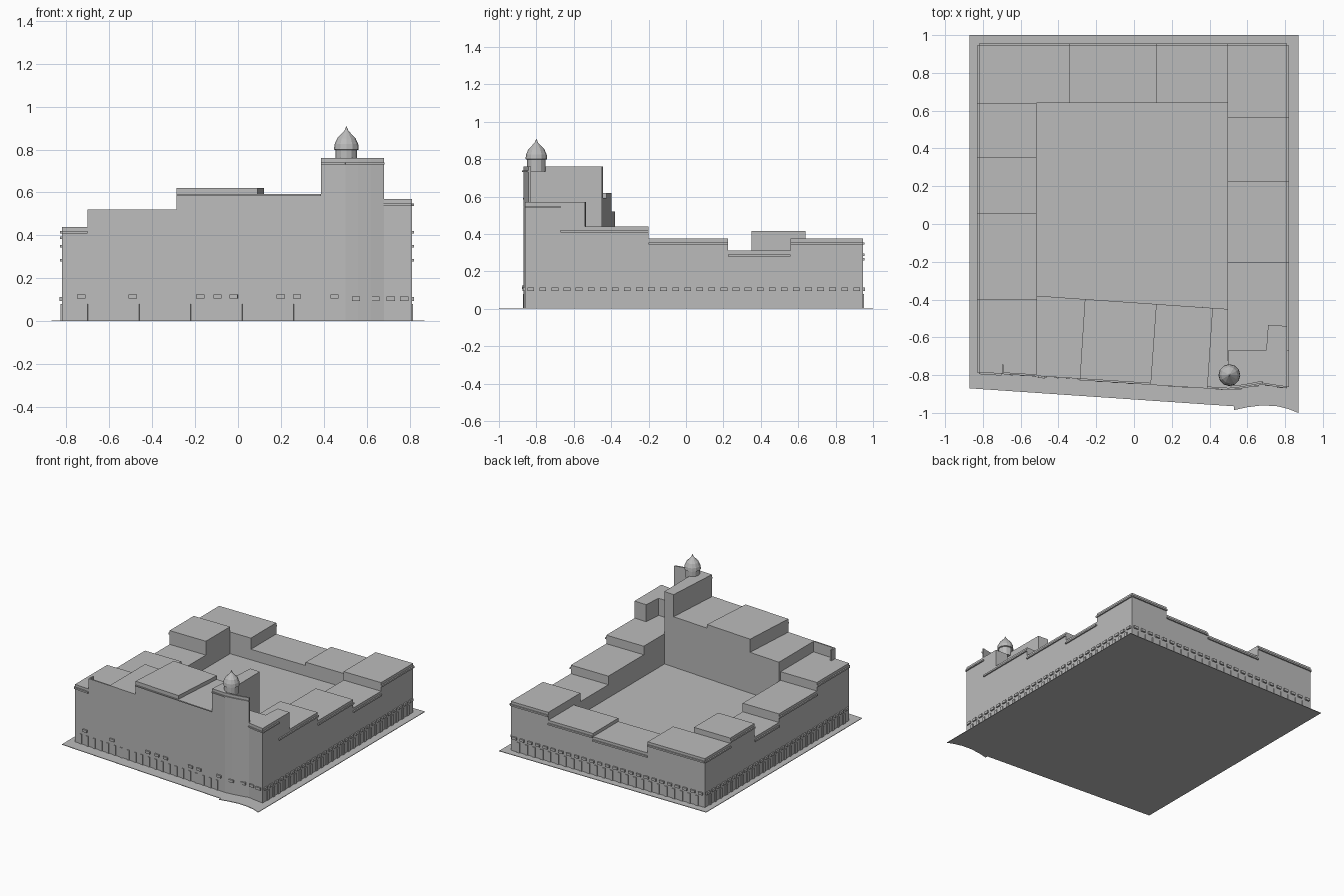
import bpy, bmesh, math
from mathutils import Vector

if "Cube" in bpy.data.objects:
    bpy.data.objects.remove(bpy.data.objects["Cube"])

stone = bpy.data.materials.new("grey stone")
stone.diffuse_color = (0.5, 0.5, 0.5, 1)
stone.use_nodes = True
stone.node_tree.nodes["Principled BSDF"].inputs["Base Color"].default_value = stone.diffuse_color


def finish(name, bm):
    bmesh.ops.recalc_face_normals(bm, faces=bm.faces)
    me = bpy.data.meshes.new(name)
    bm.to_mesh(me)
    bm.free()
    me.materials.append(stone)
    ob = bpy.data.objects.new(name, me)
    bpy.context.collection.objects.link(ob)
    return ob


def add_prism(bm, pts, z0, z1):
    low = [bm.verts.new((x, y, z0)) for x, y in pts]
    top = [bm.verts.new((x, y, z1)) for x, y in pts]
    bm.faces.new(low[::-1])
    bm.faces.new(top)
    n = len(pts)
    for i in range(n):
        j = (i + 1) % n
        bm.faces.new((low[i], low[j], top[j], top[i]))


def prism(name, pts, z0, z1):
    bm = bmesh.new()
    add_prism(bm, pts, z0, z1)
    return finish(name, bm)


def rect(x0, x1, y0, y1):
    return [(x0, y0), (x1, y0), (x1, y1), (x0, y1)]


def strip(a, b, out, inn=0.005):
    """Thin rectangle along a wall a-b, standing out to the right of its direction."""
    a, b = Vector(a), Vector(b)
    d = (b - a).normalized()
    n = Vector((d.y, -d.x))
    return [tuple(p) for p in (a + n * out, b + n * out, b - n * inn, a - n * inn)]


def front(x):    # slanted street line of the front facade
    return -0.785 - 0.085 * (x + 0.82) / 1.32


def court(x):    # slanted courtyard line of the front wing
    return -0.38 - 0.07 * (x + 0.515) / 1.01


# Pavement with a curved front right corner
curve = [(0.53, -0.965), (0.53, -0.985), (0.60, -0.97), (0.68, -0.96),
         (0.76, -0.965), (0.82, -0.98), (0.87, -1.0)]
prism("pavement", [(-0.87, 1), (-0.87, -0.87)] + curve + [(0.87, 1)], 0, 0.004)
prism("courtyard_roof", [(-0.515, court(-0.515)), (0.495, court(0.495)),
                         (0.495, 0.64), (-0.515, 0.64)], 0, 0.21)

XL, XR, YB = -0.82, 0.81, 0.945
# Right wing blocks
for i, (y0, y1, h) in enumerate([(-0.67, -0.2, 0.44), (-0.2, 0.225, 0.375),
                                 (0.225, 0.56, 0.31), (0.56, YB, 0.375)]):
    prism(f"right_wing_{i}", rect(0.495, XR, y0, y1), 0, h)
    prism(f"right_cornice_{i}", strip((XR, y0), (XR, y1), 0.01), h - 0.032, h - 0.02)

# Left wing blocks
for i, (y0, y1, h) in enumerate([(-0.4, 0.055, 0.375), (0.055, 0.35, 0.31), (0.35, 0.64, 0.415)]):
    prism(f"left_wing_{i}", rect(XL, -0.515, y0, y1), 0, h)
    prism(f"left_cornice_{i}", strip((XL, y1), (XL, y0), 0.01), h - 0.032, h - 0.02)

# Back wing blocks
for i, (x0, x1, h) in enumerate([(XL, -0.34, 0.375), (-0.34, 0.12, 0.29), (0.12, 0.495, 0.315)]):
    prism(f"back_wing_{i}", rect(x0, x1, 0.64, YB), 0, h)
    prism(f"back_cornice_{i}", strip((x1, YB), (x0, YB), 0.01), h - 0.032, h - 0.02)
prism("back_corner_cornice", strip((XR, YB), (0.495, YB), 0.01), 0.343, 0.355)
prism("left_corner_cornice", strip((XL, YB), (XL, 0.64), 0.01), 0.343, 0.355)

# Front wing blocks, with side walls square to the slanted street
prism("front_left_corner", [(XL, front(XL)), (-0.515, front(-0.515)), (-0.515, -0.4), (XL, -0.4)], 0, 0.44)
prism("front_left_cornice", strip((XL, -0.4), (XL, front(XL)), 0.01), 0.408, 0.42)
prism("front_left_band", strip((XL, front(XL)), (-0.7, front(-0.7)), 0.01), 0.408, 0.42)
for i, (a, b, c, d, h) in enumerate([(-0.515, -0.287, -0.515, -0.26, 0.52), (-0.287, 0.09, -0.26, 0.12, 0.62),
                                     (0.09, 0.387, 0.12, 0.415, 0.592), (0.387, 0.5, 0.415, 0.497, 0.76)]):
    prism(f"front_wing_{i}" if i < 3 else "tower",
          [(a, front(a)), (b, front(b)), (d, court(d)), (c, court(c))], 0, h)
prism("front_parapet", strip((-0.7, front(-0.7)), (-0.515, front(-0.515)), 0.002, 0.008), 0.4, 0.52)
prism("parapet_return", rect(-0.7, -0.69, front(-0.7), -0.745), 0.4, 0.52)
prism("front_band", strip((-0.287, front(-0.287)), (0.387, front(0.387)), 0.008), 0.584, 0.592)

# Right front corner with a gently hollow street face
hollow = [(0.5, -0.87), (0.56, -0.864), (0.62, -0.854), (0.68, -0.842)]
turn = [(0.74, -0.852), (XR, -0.862)]
prism("front_right_corner", hollow + turn + [(XR, -0.54), (0.71, -0.535), (0.7, -0.67), (0.5, -0.67)], 0, 0.57)
prism("tower_screen", hollow + [(x, y + 0.012) for x, y in hollow[::-1]], 0.4, 0.76)
for a, b in zip([(0.387, front(0.387))] + hollow, hollow):
    prism("tower_cornice", strip(a, b, 0.008), 0.73, 0.739)
for a, b in zip([hollow[-1]] + turn, turn):
    prism("corner_cornice", strip(a, b, 0.008), 0.538, 0.548)
prism("corner_side_cornice", strip((XR, -0.862), (XR, -0.67), 0.01), 0.538, 0.548)

# Onion dome turned from a profile
bm = bmesh.new()
profile = [(0.05, 0.735), (0.05, 0.797), (0.058, 0.80), (0.055, 0.825), (0.043, 0.852),
           (0.022, 0.874), (0.009, 0.888), (0.001, 0.908)]
rings = [[bm.verts.new((0.505 + r * math.cos(k * math.pi / 6), -0.8 + r * math.sin(k * math.pi / 6), z))
          for k in range(12)] for r, z in profile]
for lo, hi in zip(rings, rings[1:]):
    for k in range(12):
        bm.faces.new((lo[k], lo[(k + 1) % 12], hi[(k + 1) % 12], hi[k]))
bm.faces.new(rings[0][::-1])
bm.faces.new(rings[-1])
finish("onion_dome", bm)


# Rows of small window boxes with shop pilasters below them
def street_row(name, a, b, step):
    a, b = Vector(a), Vector(b)
    d = (b - a).normalized()
    length = (b - a).length
    n = int(length / step)
    boxes, posts = bmesh.new(), bmesh.new()
    for i in range(n):
        p = a + d * (length * (i + 0.5) / n)
        add_prism(boxes, strip(p - d * 0.018, p + d * 0.018, 0.011), 0.095, 0.114)
        q = p + d * (0.5 * length / n)
        if i < n - 1:
            add_prism(posts, strip(q - d * 0.012, q + d * 0.012, 0.006), 0.0, 0.08)
    finish(name + "_window_boxes", boxes)
    finish(name + "_pilasters", posts)


street_row("right", (XR, -0.862), (XR, YB), 0.064)
street_row("back", (XR, YB), (XL, YB), 0.064)
street_row("left", (XL, YB), (XL, front(XL)), 0.064)

# Sparser boxes and door posts on the front
boxes, posts = bmesh.new(), bmesh.new()
for x in (-0.73, -0.49, -0.175, -0.095, -0.02, 0.2, 0.275, 0.45):
    add_prism(boxes, strip((x - 0.019, front(x - 0.019)), (x + 0.019, front(x + 0.019)), 0.01), 0.105, 0.124)
for x, y in ((0.55, -0.865), (0.64, -0.85), (0.712, -0.848), (0.775, -0.858)):
    add_prism(boxes, rect(x - 0.019, x + 0.019, y - 0.01, y + 0.01), 0.095, 0.115)
for i in range(21):
    x = -0.77 + i * 0.06
    add_prism(posts, strip((x - 0.01, front(x - 0.01)), (x + 0.01, front(x + 0.01)), 0.005), 0, 0.08)
finish("front_window_boxes", boxes)
finish("front_door_posts", posts)
